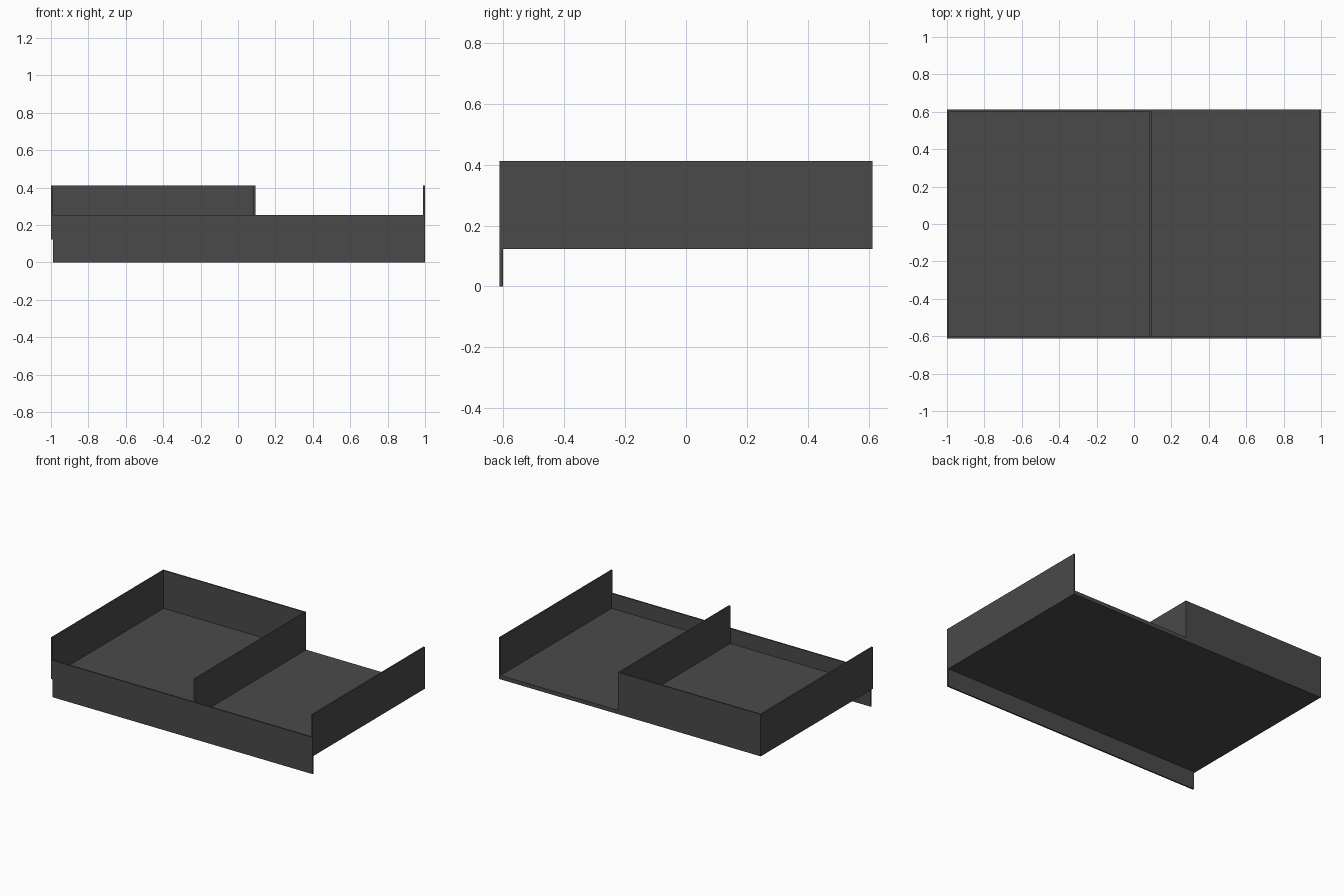
import bpy, bmesh

if "Cube" in bpy.data.objects:
    bpy.data.objects.remove(bpy.data.objects["Cube"])

# One dark grey finish for the whole tray
grey = bpy.data.materials.new("dark_grey")
grey.diffuse_color = (0.068, 0.068, 0.068, 1)
grey.use_nodes = True
grey.node_tree.nodes["Principled BSDF"].inputs["Base Color"].default_value = grey.diffuse_color

T = 0.01                      # panel thickness
X, Y = 1.0, 0.612             # half length and half depth
Z0, ZF, Z1 = 0.123, 0.15, 0.412   # floor underside, floor top, panel top
XD = 0.093                    # right face of the divider


def prism(name, outline, z0, z1):
    """Extrude a counter-clockwise xy outline from z0 to z1."""
    bm = bmesh.new()
    face = bm.faces.new([bm.verts.new((x, y, z0)) for x, y in outline])
    ext = bmesh.ops.extrude_face_region(bm, geom=[face])
    for v in ext["geom"]:
        if isinstance(v, bmesh.types.BMVert):
            v.co.z = z1
    bmesh.ops.recalc_face_normals(bm, faces=bm.faces[:])
    mesh = bpy.data.meshes.new(name)
    bm.to_mesh(mesh)
    bm.free()
    mesh.materials.append(grey)
    obj = bpy.data.objects.new(name, mesh)
    bpy.context.collection.objects.link(obj)
    return obj


def board(name, x0, x1, y0, y1, z0, z1):
    return prism(name, [(x0, y0), (x1, y0), (x1, y1), (x0, y1)], z0, z1)


# Floor, stepped in behind the left bay to make room for the back panel
prism("floor", [(-X + T, -Y + T), (X - T, -Y + T), (X - T, Y), (XD, Y),
                (XD, Y - T), (-X + T, Y - T)], Z0, ZF)

# Side panels
board("left_side", -X, -X + T, -Y, Y, Z0, Z1)
board("right_side", X - T, X, -Y, Y, Z0, Z1)

# Long front board that hangs below the floor
board("front_panel", -X + T, X, -Y, -Y + T, 0, 0.254)

# Back panel of the left bay and the divider between bays
board("back_panel", -X + T, XD, Y - T, Y, Z0, Z1)
board("divider", XD - T, XD, -Y + T, Y - T, ZF, Z1)
